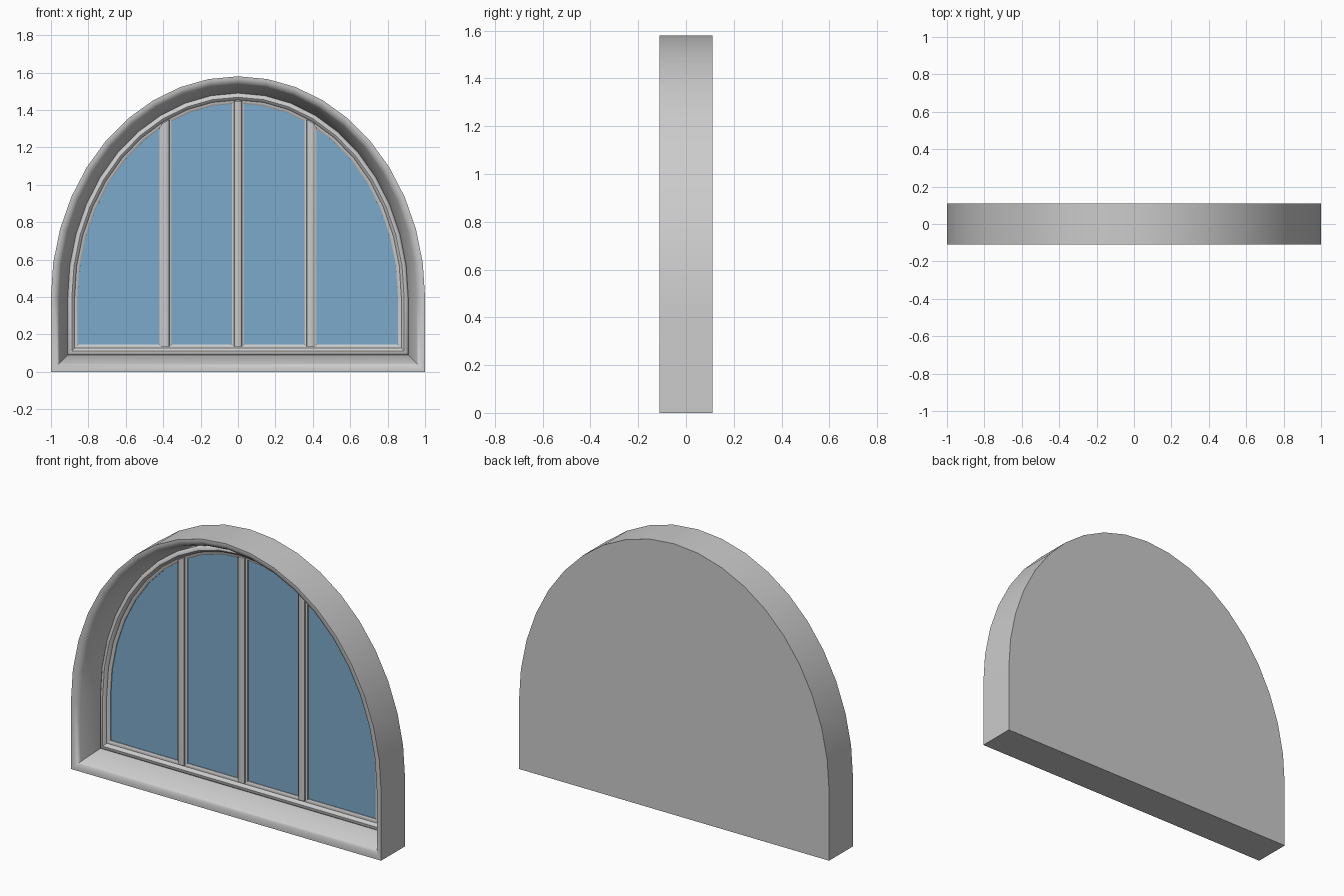
import bpy
import bmesh
import math

SPRING = 0.4          # height where the arch starts
HALF_W, RISE = 1.0, 1.18
STEPS = 20            # segments in the arch

cube = bpy.data.objects.get("Cube")
if cube:
    bpy.data.objects.remove(cube, do_unlink=True)


def make_material(name, rgb):
    mat = bpy.data.materials.new(name)
    mat.use_nodes = True
    mat.diffuse_color = (*rgb, 1)
    bsdf = mat.node_tree.nodes["Principled BSDF"]
    bsdf.inputs["Base Color"].default_value = (*rgb, 1)
    bsdf.inputs["Roughness"].default_value = 0.6
    return mat


grey = make_material("pale grey frame", (0.6, 0.6, 0.6))
blue = make_material("blue glass", (0.2, 0.4, 0.6))


def outline(d):
    """Arched window outline, moved inward by d, as (x, z) points."""
    pts = [(-HALF_W + d, d), (HALF_W - d, d)]
    for i in range(STEPS + 1):
        a = math.pi * i / STEPS
        pts.append(((HALF_W - d) * math.cos(a), SPRING + (RISE - d) * math.sin(a)))
    return pts


def arch_height(x, d):
    return SPRING + (RISE - d) * math.sqrt(1 - (x / (HALF_W - d)) ** 2)


def finish(name, bm, mat, smooth=True):
    bmesh.ops.recalc_face_normals(bm, faces=bm.faces)
    mesh = bpy.data.meshes.new(name)
    bm.to_mesh(mesh)
    bm.free()
    mesh.materials.append(mat)
    obj = bpy.data.objects.new(name, mesh)
    bpy.context.collection.objects.link(obj)
    if smooth:
        bpy.ops.object.select_all(action="DESELECT")
        obj.select_set(True)
        bpy.context.view_layer.objects.active = obj
        bpy.ops.object.shade_smooth_by_angle(angle=math.radians(38))
    return obj


def sweep_arch(name, profile, mat, smooth=True):
    """Sweep (inset, y) profile points round the arch; cap both ends."""
    bm = bmesh.new()
    rings = [[bm.verts.new((x, y, z)) for x, z in outline(d)] for d, y in profile]
    for r0, r1 in zip(rings, rings[1:]):
        for i in range(len(r0)):
            j = (i + 1) % len(r0)
            bm.faces.new((r0[i], r0[j], r1[j], r1[i]))
    bm.faces.new(rings[0])
    bm.faces.new(rings[-1])
    return finish(name, bm, mat, smooth)


def mullion(name, cx):
    """Upright moulded bar whose top follows the arch."""
    half = [(0.032, 0.06), (0.032, 0.042), (0.021, 0.038), (0.02, 0.03), (0.012, 0.024)]
    profile = [(-x, y) for x, y in half] + [(x, y) for x, y in reversed(half)]
    bm = bmesh.new()
    low = [bm.verts.new((cx + x, y, 0.135)) for x, y in profile]
    top = [bm.verts.new((cx + x, y, arch_height(cx + x, 0.132))) for x, y in profile]
    for i in range(len(low)):
        j = (i + 1) % len(low)
        bm.faces.new((low[i], low[j], top[j], top[i]))
    bm.faces.new(low)
    bm.faces.new(top)
    return finish(name, bm, grey)


# Outer surround: flat back, rounded front lip, sloping reveal
sweep_arch("window_surround", [
    (0, 0.11), (0, -0.11), (0.015, -0.11), (0.035, -0.1),
    (0.045, -0.085), (0.09, 0.035), (0.09, 0.07)], grey)

# Sash moulding with a stepped glazing bead
sweep_arch("sash_frame", [
    (0.085, 0.065), (0.09, 0.032), (0.098, 0.024), (0.112, 0.022), (0.122, 0.028),
    (0.127, 0.038), (0.135, 0.038), (0.145, 0.045), (0.145, 0.06)], grey)

# Glass sheet
sweep_arch("glass", [(0.14, 0.058), (0.14, 0.05)], blue, smooth=False)

# Three upright bars
for label, cx in (("right", -0.388), ("centre", 0), ("left", 0.388)):
    mullion(label + "_mullion", cx)
